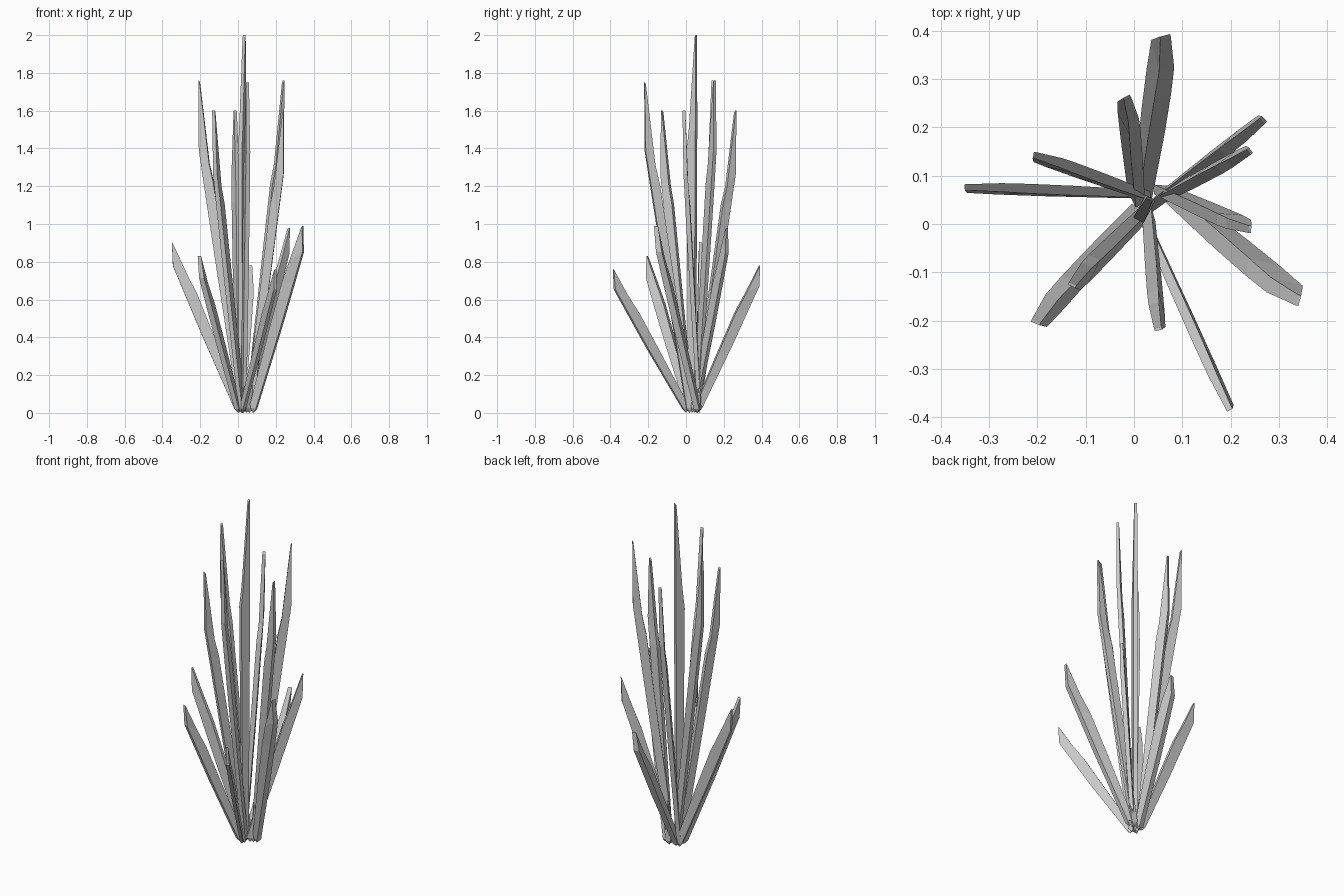
import bpy, bmesh
from math import atan2, cos, sin, hypot, radians

if "Cube" in bpy.data.objects:
    bpy.data.objects.remove(bpy.data.objects["Cube"])

# base x, base y, tip x, tip y, height, roll in degrees, thickness, blade width
BLADES = [
    (0.022, 0.032, 0.034, 0.055, 2.00, 0, 0.022, 0.052),     # centre
    (0.020, 0.060, -0.208, 0.143, 1.76, 8, 0.020, 0.055),    # tall ring
    (0.060, 0.055, 0.242, 0.152, 1.76, 8, 0.020, 0.052),
    (0.030, 0.020, 0.050, -0.220, 1.75, 10, 0.022, 0.052),
    (0.005, 0.055, -0.015, 0.264, 1.60, 22, 0.024, 0.052),
    (0.060, 0.070, 0.242, -0.012, 1.60, 20, 0.022, 0.052),
    (0.020, 0.020, -0.130, -0.128, 1.60, 18, 0.024, 0.052),
    (0.080, 0.060, 0.342, -0.160, 0.99, 25, 0.032, 0.068),   # low ring
    (0.045, 0.045, 0.270, 0.217, 0.98, 6, 0.022, 0.058),
    (0.000, 0.062, -0.350, 0.076, 0.905, 4, 0.018, 0.070),
    (0.000, 0.020, -0.205, -0.205, 0.83, 20, 0.028, 0.060),
    (0.018, 0.062, 0.065, 0.390, 0.78, 22, 0.032, 0.066),
    (0.025, 0.000, 0.198, -0.385, 0.76, 4, 0.018, 0.070),
]


def make_blade(name, bx, by, tx, ty, h, roll, th, w):
    L, a = hypot(tx - bx, ty - by), atan2(ty - by, tx - bx)
    knee = 0.86 if h < 1.2 else 0.79
    z0 = 0.02

    def outer(f):
        # straight outer edge, turning upright near the tip
        return 0.018 + (L * 0.985 - 0.018) * min(f / knee, 1)

    # (outer r, outer z, inner r, inner z, thickness)
    rows = [
        (0.018, z0, -0.018, z0 + 0.01, th * 0.9),
        (outer(0.45), 0.45 * h, outer(0.45) - w * 0.88, 0.45 * h, th * 1.1),
        (outer(0.70), 0.70 * h, outer(0.70) - w, 0.69 * h, th * 1.1),
        (outer(knee), knee * h, outer(knee - 0.05) - w * 0.75, (knee - 0.04) * h, th),
        (L, h, L - 0.006, h - 0.01, th * 0.7),
    ]
    bm = bmesh.new()
    rings = []
    cr, sr = cos(radians(roll)), sin(radians(roll))
    for ro, zo, ri, zi, t in rows:
        mid = (ro + ri) / 2
        ring = []
        for r, z, s in ((ro, zo, -t / 2), (ro, zo, t / 2), (ri, zi, t / 2), (ri, zi, -t / 2)):
            d = r - mid
            u, v = mid + d * cr - s * sr, d * sr + s * cr
            ring.append(bm.verts.new((bx + u * cos(a) - v * sin(a),
                                      by + u * sin(a) + v * cos(a), z)))
        rings.append(ring)
    for lo, hi in zip(rings, rings[1:]):
        for i in range(4):
            j = (i + 1) % 4
            bm.faces.new((lo[i], lo[j], hi[j], hi[i]))
    bm.faces.new(rings[0][::-1])
    bm.faces.new(rings[-1])
    # pointed root under the blade
    bmesh.ops.poke(bm, faces=[f for f in bm.faces if all(v in rings[0] for v in f.verts)],
                   offset=0.0)
    root = min((v for v in bm.verts if len(v.link_faces) == 4 and
                all(any(w2 in rings[0] for w2 in e.verts) for e in v.link_edges) and
                v not in rings[0]), key=lambda v: v.co.z)
    root.co.z = 0.0
    bmesh.ops.recalc_face_normals(bm, faces=bm.faces)
    me = bpy.data.meshes.new(name)
    bm.to_mesh(me)
    bm.free()
    bpy.context.collection.objects.link(bpy.data.objects.new(name, me))


for n, b in enumerate(BLADES):
    ring = "centre_blade" if n == 0 else "tall_blade" if n < 7 else "low_blade"
    make_blade(f"{ring}_{n}", *b)
